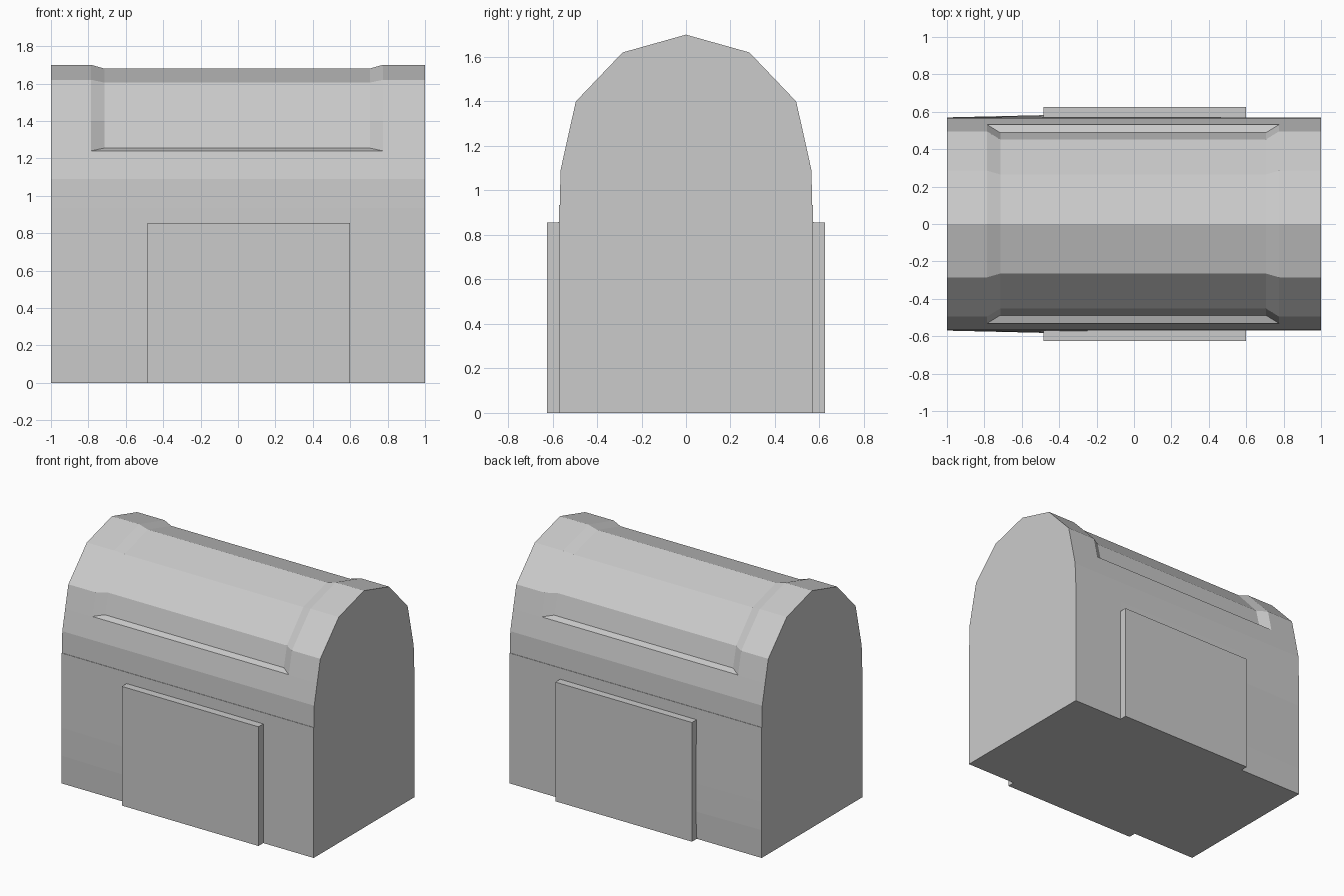
import bpy, bmesh

if "Cube" in bpy.data.objects:
    bpy.data.objects.remove(bpy.data.objects["Cube"])


def loft(name, sections):
    """Skin a row of (x, half profile) sections; each half profile is mirrored in y."""
    bm = bmesh.new()
    rings = []
    for x, half in sections:
        ring = half + [(-y, z) for y, z in reversed(half) if y > 0]
        rings.append([bm.verts.new((x, y, z)) for y, z in ring])
    for a, b in zip(rings, rings[1:]):
        for i in range(len(a) - 1):
            bm.faces.new((a[i], a[i + 1], b[i + 1], b[i]))
    bm.faces.new(rings[0])
    bm.faces.new(rings[-1])
    bmesh.ops.remove_doubles(bm, verts=bm.verts[:], dist=0.0005)
    return finish(name, bm)


def finish(name, bm):
    bmesh.ops.recalc_face_normals(bm, faces=bm.faces[:])
    mesh = bpy.data.meshes.new(name)
    bm.to_mesh(mesh)
    bm.free()
    obj = bpy.data.objects.new(name, mesh)
    bpy.context.collection.objects.link(obj)
    return obj


def box(name, lo, hi):
    bm = bmesh.new()
    bmesh.ops.create_cube(bm, size=1)
    for v in bm.verts:
        v.co = [(l + h) / 2 + c * (h - l) for c, l, h in zip(v.co, lo, hi)]
    return finish(name, bm)


SEAM = 0.935

# domed lid, with its middle span sunk below the end bands
lid_foot = [(0.567, SEAM), (0.564, 1.09), (0.531, 1.24)]
full = lid_foot + [(0.531, 1.24), (0.495, 1.4), (0.285, 1.62), (0, 1.7)]
sunk = lid_foot + [(0.488, 1.255), (0.452, 1.4), (0.265, 1.605), (0, 1.68)]
loft("domed_lid", [(-1, full), (-0.785, full), (-0.715, sunk),
                   (0.705, sunk), (0.775, full), (1, full)])


# lower body, bulging slightly beside the panels
def wall(bulge):
    w = 0.57
    return [(0, 0), (w, 0), (w + bulge, 0.2), (w + bulge, 0.4),
            (w + bulge / 2, 0.7), (w, SEAM)]


def base_section(x, bulge):
    return x, wall(bulge)[1:]


base = loft("lower_body", [base_section(-1, 0), base_section(-0.485, 0.012),
                           base_section(0.6, 0), base_section(1, 0)])

# floor under the lower body
bm = bmesh.new()
bm.faces.new([bm.verts.new(p) for p in
              ((-1, -0.57, 0), (-1, 0.57, 0), (1, 0.57, 0), (1, -0.57, 0))])
floor = finish("floor", bm)
if floor.data.polygons[0].normal.z > 0:
    floor.data.flip_normals()

# raised side panels
box("front_panel", (-0.485, -0.625, 0), (0.6, -0.55, 0.855))
box("back_panel", (-0.485, 0.55, 0), (0.6, 0.625, 0.855))
